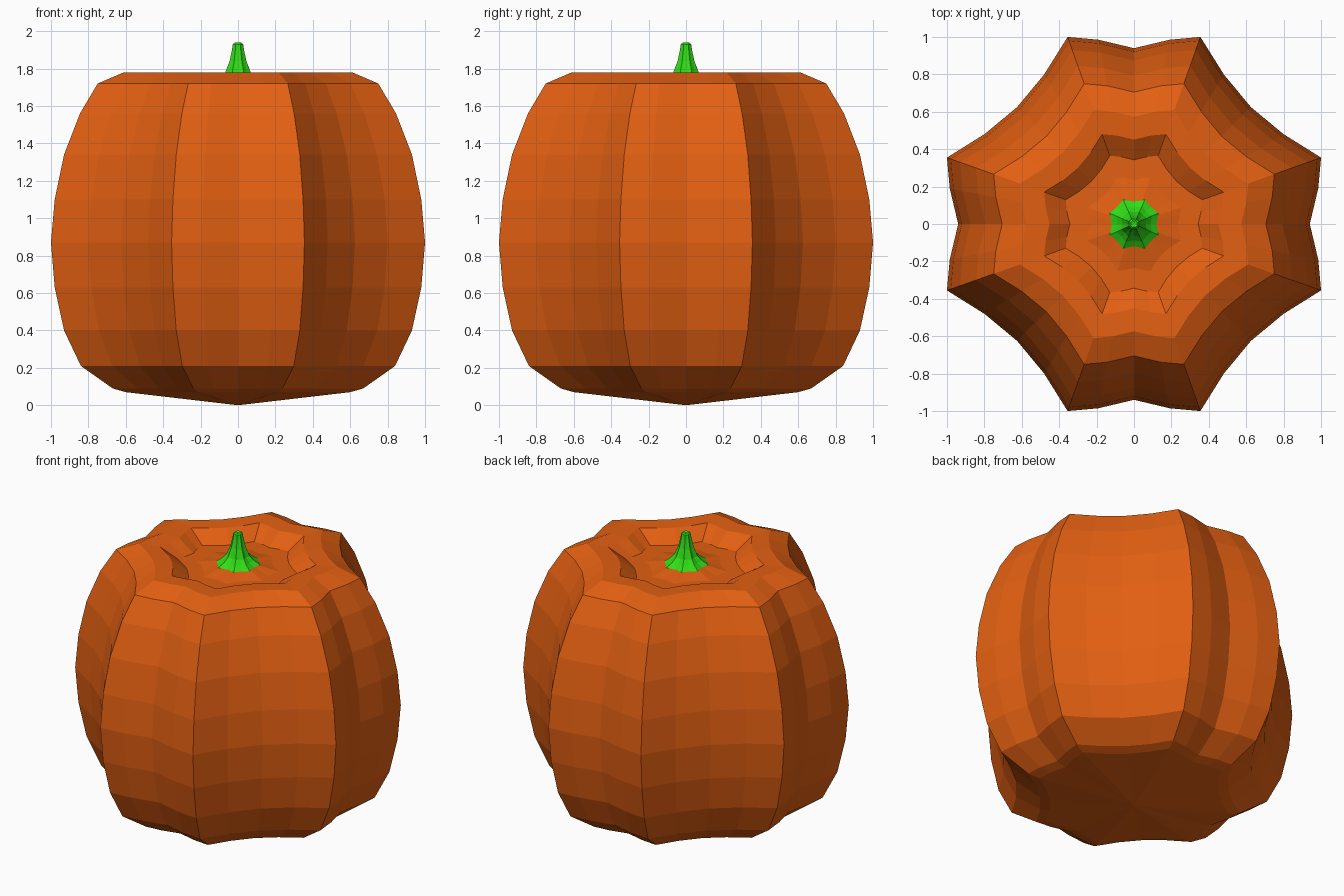
import bpy, bmesh

if "Cube" in bpy.data.objects:
    bpy.data.objects.remove(bpy.data.objects["Cube"])


def material(name, color):
    m = bpy.data.materials.new(name)
    m.diffuse_color = color
    m.use_nodes = True
    m.node_tree.nodes["Principled BSDF"].inputs["Base Color"].default_value = m.diffuse_color
    return m


def star(octant):
    """Expand points from the x axis to the diagonal into a full eight-lobed outline."""
    quarter = octant + [(y, x) for x, y in reversed(octant[1:-1])]
    outline = []
    for _ in range(4):
        outline += quarter
        quarter = [(-y, x) for x, y in quarter]
    return outline


def loft(name, outline, profile, mat):
    """Stack scaled copies of the outline; a scale of 0 makes a pole."""
    bm = bmesh.new()
    rings = []
    for scale, z in profile:
        if scale == 0:
            rings.append([bm.verts.new((0, 0, z))])
        else:
            rings.append([bm.verts.new((x * scale, y * scale, z)) for x, y in outline])
    n = len(outline)
    for low, high in zip(rings, rings[1:]):
        for i in range(n):
            j = (i + 1) % n
            if len(low) == 1:
                bm.faces.new((low[0], high[j], high[i]))
            elif len(high) == 1:
                bm.faces.new((low[i], low[j], high[0]))
            else:
                bm.faces.new((low[i], low[j], high[j], high[i]))
    bmesh.ops.recalc_face_normals(bm, faces=bm.faces)
    mesh = bpy.data.meshes.new(name)
    bm.to_mesh(mesh)
    bm.free()
    mesh.materials.append(mat)
    obj = bpy.data.objects.new(name, mesh)
    bpy.context.collection.objects.link(obj)
    return obj


orange = material("orange_skin", (0.76, 0.115, 0.006, 1))
green = material("green_stem", (0.03, 0.72, 0.008, 1))

# Ribbed body: bottom pole, bulging side, rim, sunken crown
body_outline = star([(0.94, 0), (0.985, 0.19), (1.0, 0.355), (0.80, 0.48), (0.625, 0.625)])
body_profile = [(0, 0), (0.60, 0.07), (0.67, 0.09), (0.84, 0.21), (0.93, 0.40),
                (0.98, 0.63), (1.0, 0.87), (0.98, 1.10), (0.93, 1.34), (0.845, 1.56),
                (0.75, 1.72), (0.61, 1.78), (0.48, 1.775), (0.365, 1.70),
                (0.25, 1.70), (0, 1.75)]
loft("pumpkin_body", body_outline, body_profile, orange)

# Flared, fluted stem
stem_outline = star([(0.92, 0), (1.0, 0.45), (0.70, 0.70)])
stem_profile = [(0, 1.715), (0.13, 1.725), (0.095, 1.75), (0.068, 1.78), (0.045, 1.84),
                (0.032, 1.90), (0.028, 1.93), (0.018, 1.94), (0, 1.935)]
loft("stem", stem_outline, stem_profile, green)
